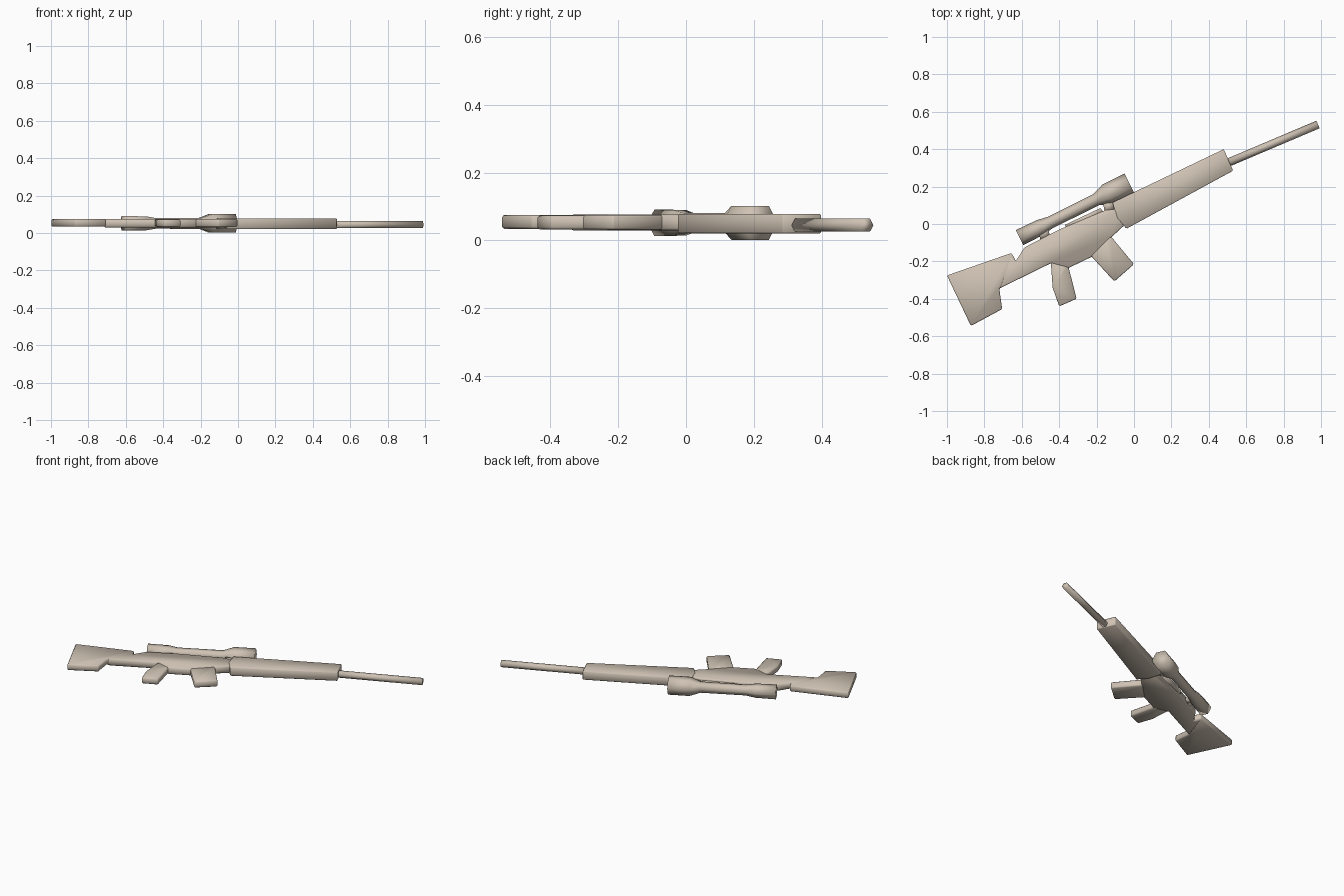
import bpy, bmesh, math
from mathutils import Vector

cube = bpy.data.objects.get("Cube")
if cube:
    bpy.data.objects.remove(cube, do_unlink=True)

# One warm beige for everything
beige = bpy.data.materials.new("warm_beige")
beige.use_nodes = True
colour = (0.62, 0.54, 0.45, 1)
beige.diffuse_color = colour
beige.node_tree.nodes["Principled BSDF"].inputs["Base Color"].default_value = colour


def finish(name, bm, bevel=0):
    bmesh.ops.recalc_face_normals(bm, faces=bm.faces)
    for f in bm.faces:
        f.smooth = True
    me = bpy.data.meshes.new(name)
    bm.to_mesh(me)
    bm.free()
    me.materials.append(beige)
    ob = bpy.data.objects.new(name, me)
    bpy.context.collection.objects.link(ob)
    if bevel:
        mod = ob.modifiers.new("soft_edge", 'BEVEL')
        mod.width = bevel
        mod.segments = 1
        mod.limit_method = 'ANGLE'
        mod.angle_limit = math.radians(60)
    return ob


def plate(name, outline, z0, z1, bevel=0.006):
    """Flat outline extruded upwards from z0 to z1."""
    bm = bmesh.new()
    face = bm.faces.new([bm.verts.new((x, y, z0)) for x, y in outline])
    up = bmesh.ops.extrude_face_region(bm, geom=[face])["geom"]
    bmesh.ops.translate(bm, vec=(0, 0, z1 - z0),
                        verts=[v for v in up if isinstance(v, bmesh.types.BMVert)])
    return finish(name, bm, bevel)


def hex_tube(name, start, end, z, profile):
    """Six-sided solid along start-end; profile = (fraction, radius) pairs."""
    a, b = Vector((*start, z)), Vector((*end, z))
    side = (b - a).normalized().cross(Vector((0, 0, 1)))
    bm = bmesh.new()
    rings = []
    for t, r in profile:
        c = a.lerp(b, t)
        angles = [math.tau * i / 6 for i in range(6)]
        rings.append([bm.verts.new(c + side * r * math.cos(k) + Vector((0, 0, r * math.sin(k))))
                      for k in angles])
    for p, q in zip(rings, rings[1:]):
        for i in range(6):
            j = (i + 1) % 6
            bm.faces.new((p[i], p[j], q[j], q[i]))
    bm.faces.new(rings[0])
    bm.faces.new(rings[-1])
    return finish(name, bm)


# Barrel and handguard
hex_tube("barrel", (0.46, 0.31), (0.984, 0.532), 0.045, [(0, 0.022), (1, 0.022)])
plate("handguard", [(-0.115, 0.115), (0.48, 0.40), (0.53, 0.285), (-0.04, -0.025), (-0.09, 0.03)],
      0.021, 0.078, 0.004)

# Receiver with a notch behind it, and the shoulder stock
plate("receiver", [(-0.72, -0.345), (-0.66, -0.17), (-0.632, -0.197), (-0.585, -0.125),
                   (-0.40, -0.03), (-0.15, 0.075), (-0.06, 0.08), (-0.055, -0.01),
                   (-0.12, -0.07), (-0.225, -0.175), (-0.35, -0.235), (-0.445, -0.21)],
      0.03, 0.076)
plate("stock", [(-1.0, -0.275), (-0.655, -0.155), (-0.632, -0.197), (-0.60, -0.285),
                (-0.72, -0.345), (-0.705, -0.455), (-0.872, -0.545)],
      0.0345, 0.0745)

# Grip and magazine
plate("grip", [(-0.445, -0.20), (-0.435, -0.34), (-0.40, -0.44), (-0.307, -0.40),
               (-0.35, -0.23), (-0.34, -0.17)], 0.033, 0.073)
plate("magazine", [(-0.24, -0.16), (-0.105, -0.307), (0.0, -0.215), (-0.12, -0.07),
                   (-0.16, -0.05)], 0.032, 0.0745)

# Telescopic sight and its rail
hex_tube("scope", (-0.612, -0.073), (-0.025, 0.218), 0.052,
         [(0, 0.045), (0.19, 0.043), (0.28, 0.033), (0.70, 0.034), (0.80, 0.058), (1, 0.058)])
plate("scope_rail", [(-0.37, -0.005), (-0.18, 0.085), (-0.16, 0.06), (-0.36, -0.03)],
      0.04, 0.064, 0)
for i, (x, y) in enumerate([(-0.47, -0.045), (-0.125, 0.10)]):
    plate(f"scope_mount_{i + 1}", [(x - 0.03, y - 0.045), (x + 0.02, y - 0.02),
                                   (x + 0.01, y + 0.035), (x - 0.04, y + 0.01)], 0.04, 0.064, 0)
